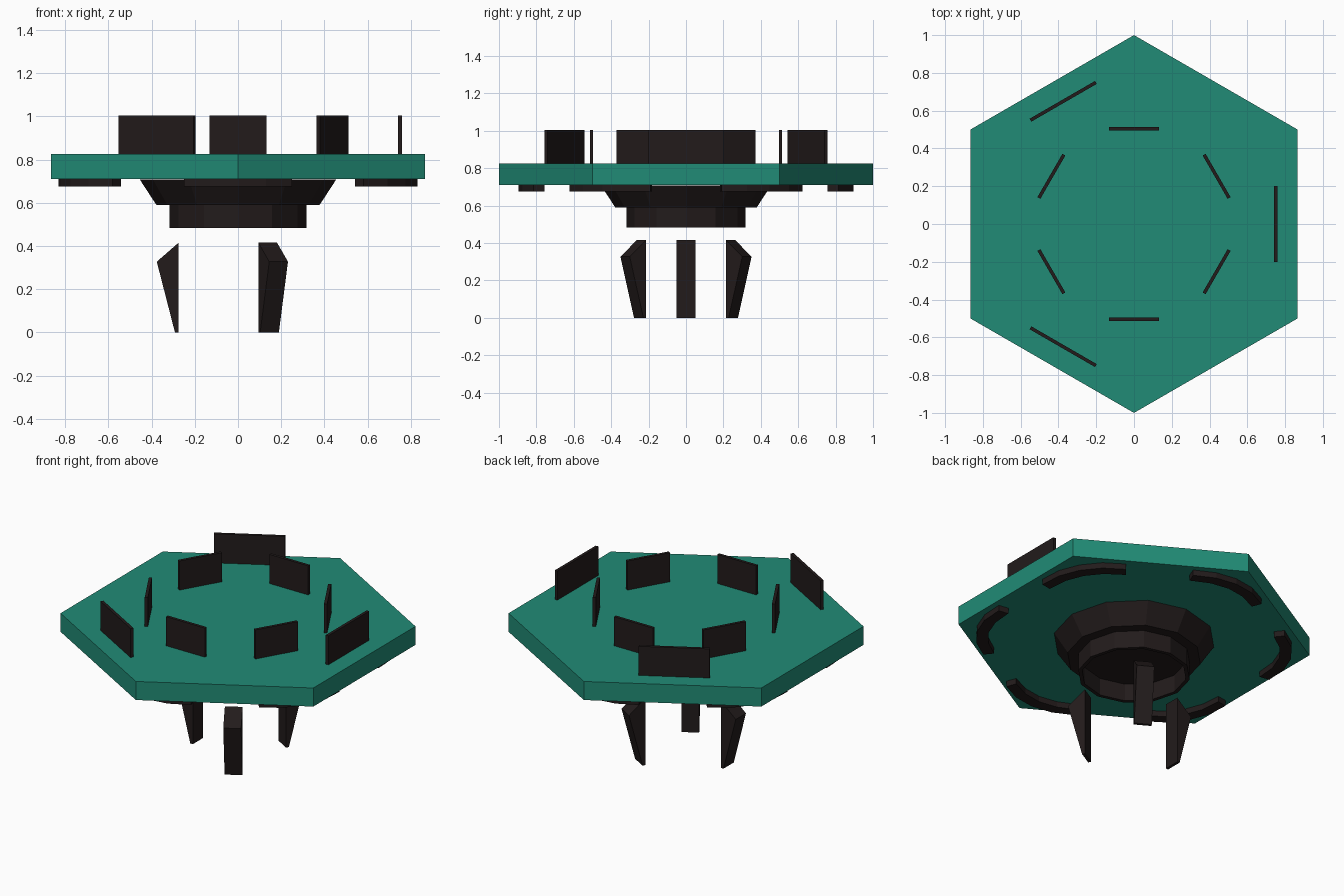
import bpy, math
from mathutils import Matrix

if "Cube" in bpy.data.objects:
    bpy.data.objects.remove(bpy.data.objects["Cube"])


def material(name, color):
    m = bpy.data.materials.new(name)
    m.diffuse_color = color
    m.use_nodes = True
    m.node_tree.nodes["Principled BSDF"].inputs["Base Color"].default_value = m.diffuse_color
    return m


GREEN = material("green", (0.015, 0.26, 0.18, 1))
DARK = material("dark", (0.016, 0.011, 0.011, 1))


def mesh_object(name, verts, faces, mat, angle=0):
    me = bpy.data.meshes.new(name)
    me.from_pydata(verts, [], faces)
    me.transform(Matrix.Rotation(math.radians(angle), 4, 'Z'))
    me.materials.append(mat)
    ob = bpy.data.objects.new(name, me)
    bpy.context.collection.objects.link(ob)
    return ob


def prism(name, bottom, top, mat, angle=0):
    """Solid between two matching counter-clockwise loops."""
    n = len(bottom)
    faces = [(i, (i + 1) % n, n + (i + 1) % n, n + i) for i in range(n)]
    faces += [tuple(reversed(range(n))), tuple(range(n, 2 * n))]
    return mesh_object(name, bottom + top, faces, mat, angle)


def extrude_z(name, outline, z0, z1, mat, angle=0):
    return prism(name, [(x, y, z0) for x, y in outline],
                 [(x, y, z1) for x, y in outline], mat, angle)


def lathe(name, profile, sides, mat):
    """Revolve an (r, z) profile, listed from bottom ring to top, capping both ends."""
    verts = [(r * math.cos(2 * math.pi * i / sides), r * math.sin(2 * math.pi * i / sides), z)
             for r, z in profile for i in range(sides)]
    faces = []
    for k in range(len(profile) - 1):
        a, b = k * sides, (k + 1) * sides
        faces += [(a + i, a + (i + 1) % sides, b + (i + 1) % sides, b + i) for i in range(sides)]
    faces.append(tuple(reversed(range(sides))))
    faces.append(tuple(range(len(verts) - sides, len(verts))))
    return mesh_object(name, verts, faces, mat)


# hexagonal plate
hexagon = [(math.cos(math.radians(30 + 60 * i)), math.sin(math.radians(30 + 60 * i)))
           for i in range(6)]
extrude_z("hex_plate", hexagon, 0.71, 0.825, GREEN)


# upright fins on the plate: six inside, three near the edge
def fin(name, radius, width, angle):
    t, w = 0.009, width / 2
    box = [(radius - t, -w), (radius + t, -w), (radius + t, w), (radius - t, w)]
    extrude_z(name, box, 0.82, 1.005, DARK, angle)


for i in range(6):
    fin(f"inner_fin_{i + 1}", 0.505, 0.265, 30 + 60 * i)
for i in range(3):
    fin(f"outer_fin_{i + 1}", 0.75, 0.40, 120 * i)

# stepped hub under the plate, hollow from below
lathe("hub", [(0.295, 0.59), (0.295, 0.483), (0.317, 0.483), (0.317, 0.59),
              (0.378, 0.59), (0.455, 0.708)], 12, DARK)

# curved ribs under each corner of the plate
outer = [(0.815, -0.25), (0.875, -0.13), (0.895, 0), (0.875, 0.13), (0.815, 0.25)]
inner = [(0.757, 0.228), (0.81, 0.115), (0.828, 0), (0.81, -0.115), (0.757, -0.228)]
for i in range(6):
    extrude_z(f"corner_rib_{i + 1}", outer + inner, 0.675, 0.711, DARK, 30 + 60 * i)

# three tapered prongs standing free below the hub
prong = [(0.275, 0), (0.292, 0), (0.376, 0.327), (0.275, 0.415)]
for i in range(3):
    prism(f"prong_{i + 1}", [(x, 0.05, z) for x, z in prong],
          [(x, -0.05, z) for x, z in prong], DARK, 60 + 120 * i)
